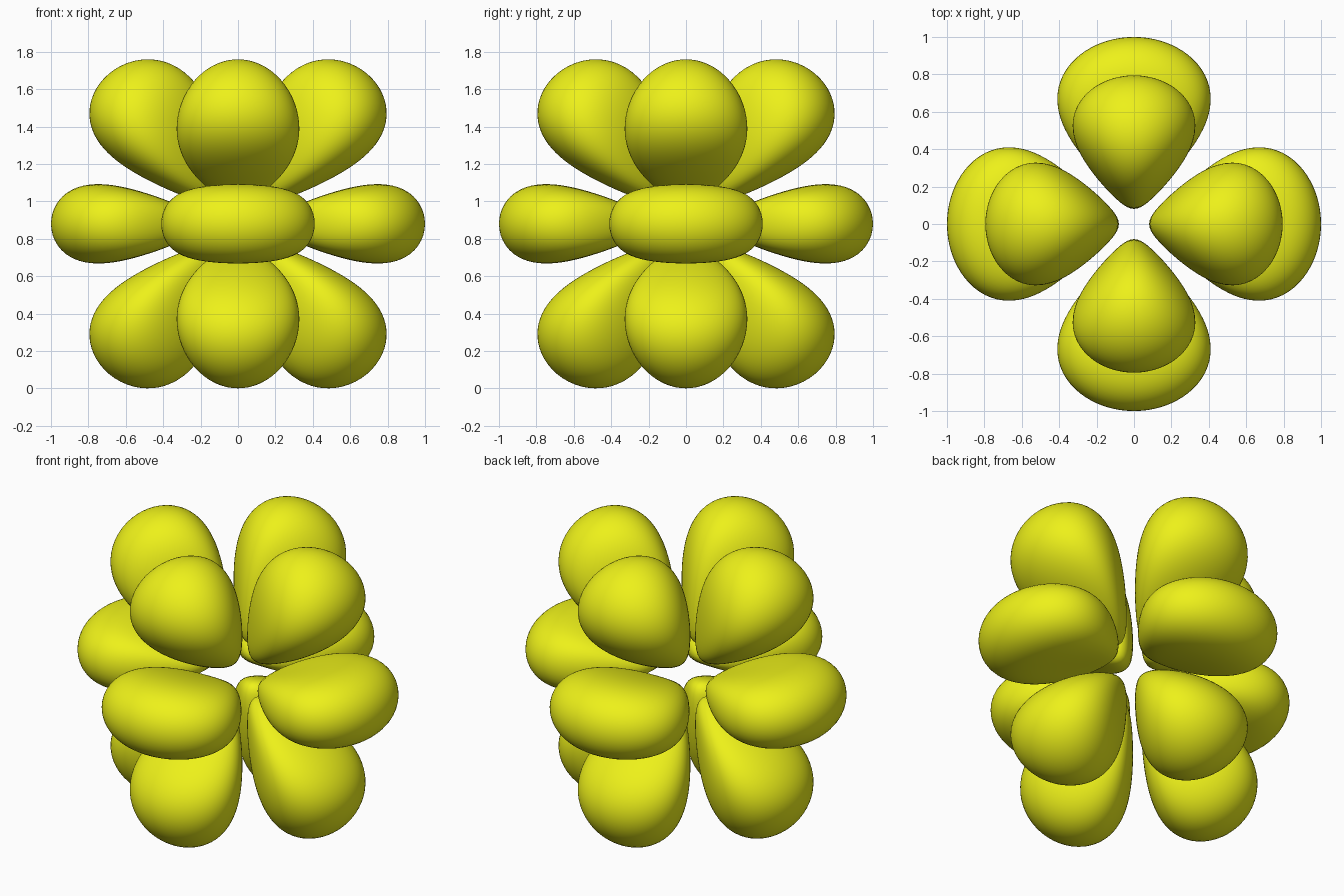
import bpy, bmesh, math
from mathutils import Vector, Matrix

if "Cube" in bpy.data.objects:
    bpy.data.objects.remove(bpy.data.objects["Cube"])

# Twelve lobes of the level surface  r^4 e^-r * sin^2(th) (7cos^2(th)-1) cos(2 phi)
LEVEL = 0.268
LIFT = 0.88


def radial(t):
    return t ** 4 * math.exp(4 * (1 - t))


# Peak radius chosen so the equatorial lobes end at x = 1
lo, hi = 1.0, 4.0
for _ in range(50):
    mid = (lo + hi) / 2
    lo, hi = (mid, hi) if radial(mid) > LEVEL else (lo, mid)
R0 = 1 / lo


def field(p):
    r2 = p.length_squared
    if r2 < 1e-10:
        return 0
    angular = (p.x ** 2 - p.y ** 2) / r2 * (7 * p.z ** 2 / r2 - 1)
    return radial(math.sqrt(r2) / R0) * angular


def surface_point(centre, d, sign):
    # March outward to the first crossing, then refine it
    s = 0.0
    while s < 2 and sign * field(centre + d * (s + 0.02)) > LEVEL:
        s += 0.02
    a, b = s, s + 0.02
    for _ in range(20):
        m = (a + b) / 2
        if sign * field(centre + d * m) > LEVEL:
            a = m
        else:
            b = m
    return centre + d * a


mat = bpy.data.materials.new("yellow")
mat.diffuse_color = (0.85, 0.88, 0.01, 1)
mat.use_nodes = True
mat.node_tree.nodes["Principled BSDF"].inputs["Base Color"].default_value = mat.diffuse_color


def lobe_mesh(name, polar, sign):
    centre = Vector((math.sin(polar), 0, math.cos(polar))) * R0 * 1.15
    bm = bmesh.new()
    bmesh.ops.create_icosphere(bm, subdivisions=5, radius=1)
    for v in bm.verts:
        v.co = surface_point(centre, v.co.normalized(), sign)
    for f in bm.faces:
        f.smooth = True
    me = bpy.data.meshes.new(name)
    bm.to_mesh(me)
    bm.free()
    me.materials.append(mat)
    return me


def place(name, source, turn, flip=False):
    me = source.copy()
    me.name = name
    mx = Matrix.Translation((0, 0, LIFT)) @ Matrix.Rotation(turn, 4, 'Z')
    if flip:
        mx = mx @ Matrix.Scale(-1, 4, (0, 0, 1))
    me.transform(mx)
    if flip:
        me.flip_normals()
    bpy.context.collection.objects.link(bpy.data.objects.new(name, me))


# Master lobes on +x, repeated by quarter turns and mirrored below
middle = lobe_mesh("middle_master", math.pi / 2, -1)
upper = lobe_mesh("upper_master", math.asin(math.sqrt(3 / 7)), 1)
for i, side in enumerate(("right", "back", "left", "front")):
    turn = i * math.pi / 2
    place("middle_lobe_" + side, middle, turn)
    place("upper_lobe_" + side, upper, turn)
    place("lower_lobe_" + side, upper, turn, True)
for me in (middle, upper):
    bpy.data.meshes.remove(me)
